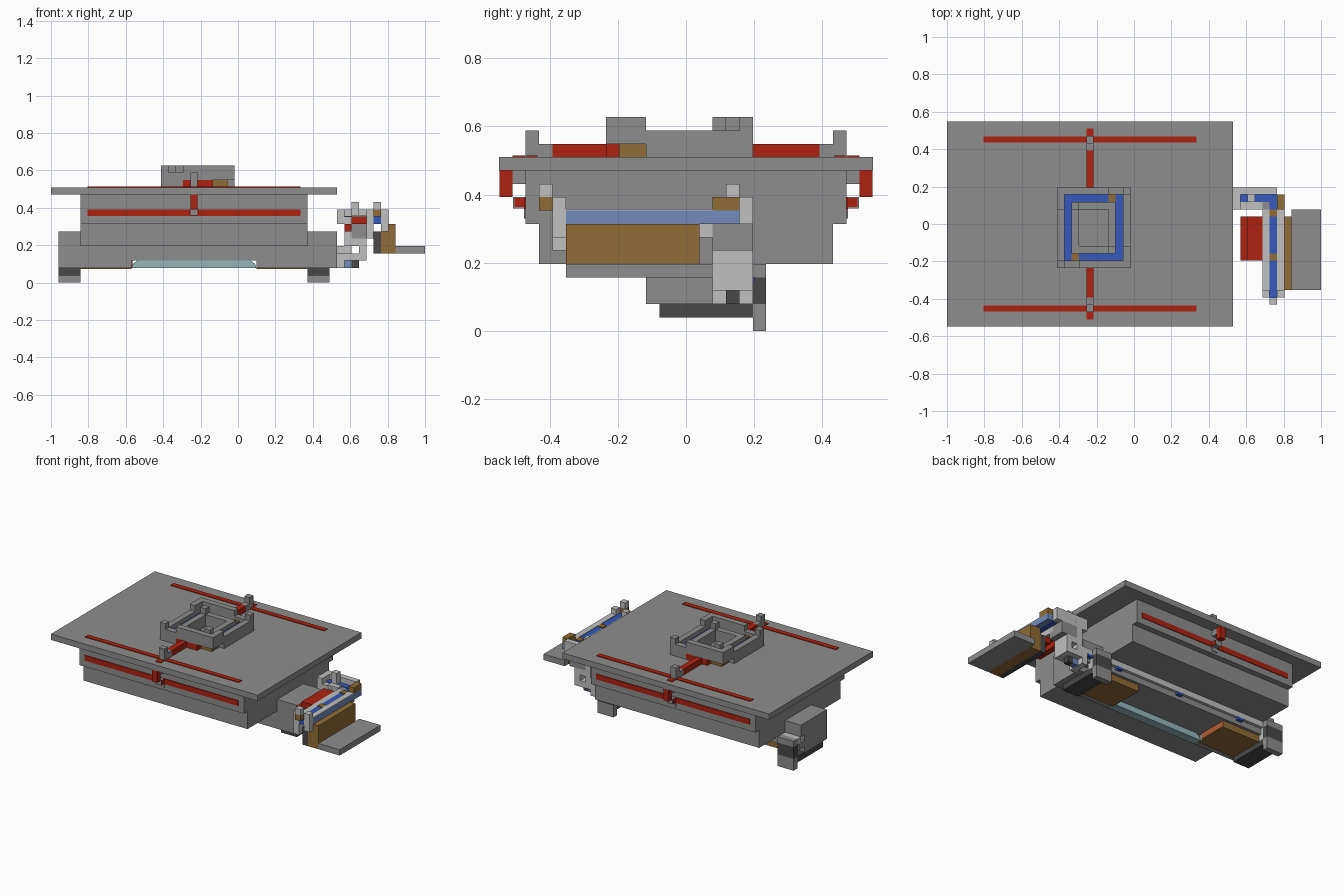
import bpy
import bmesh

UNIT = 2 / 51          # one grid block
LENGTH = 51
THIN = 0.12            # thickness of inlaid strips, in blocks

old = bpy.data.objects.get("Cube")
if old:
    bpy.data.objects.remove(old, do_unlink=True)


def material(name, r, g, b):
    mat = bpy.data.materials.new(name)
    mat.use_nodes = True
    mat.diffuse_color = (r, g, b, 1)
    mat.node_tree.nodes["Principled BSDF"].inputs["Base Color"].default_value = (r, g, b, 1)
    return mat


grey = material("mid_grey", .27, .27, .27)
light = material("light_grey", .52, .53, .52)
dark = material("dark_grey", .065, .065, .065)
red = material("red", .42, .016, .006)
brown = material("brown", .28, .15, .035)
copper = material("copper", .42, .11, .035)
blue = material("blue", .035, .1, .5)
pale_blue = material("pale_blue", .17, .26, .52)
glass = material("pale_teal", .31, .47, .5)


def prism(name, mat, outline, y, z_shift=0):
    """Extrude an x-z outline over the y range, in blocks."""
    bm = bmesh.new()
    place = lambda x, yy, z: bm.verts.new(((x - LENGTH / 2) * UNIT, yy * UNIT, (z + z_shift) * UNIT))
    face = bm.faces.new([place(px, y[0], pz) for px, pz in outline])
    out = bmesh.ops.extrude_face_region(bm, geom=[face])
    moved = [v for v in out["geom"] if isinstance(v, bmesh.types.BMVert)]
    bmesh.ops.translate(bm, vec=(0, (y[1] - y[0]) * UNIT, 0), verts=moved)
    bmesh.ops.recalc_face_normals(bm, faces=bm.faces)
    mesh = bpy.data.meshes.new(name)
    bm.to_mesh(mesh)
    bm.free()
    mesh.materials.append(mat)
    obj = bpy.data.objects.new(name, mesh)
    bpy.context.collection.objects.link(obj)
    return obj


def box(name, mat, x, y, z):
    corners = [(x[0], z[0]), (x[1], z[0]), (x[1], z[1]), (x[0], z[1])]
    return prism(name, mat, corners, y)


def front_and_back(name, mat, x, y, z):
    """Box at the back plus its mirror at the front."""
    box("back_" + name, mat, x, y, z)
    box("front_" + name, mat, x, (-y[1], -y[0]), z)


def turned_pair(name, mat, x, y, z):
    """Box plus its half-turn copy about the middle of the hatch."""
    box("first_" + name, mat, x, y, z)
    box("second_" + name, mat, (40 - x[1], 40 - x[0]), (-1 - y[1], -1 - y[0]), z)


def ring(name, mat, x, y, z):
    """Square frame one block wide."""
    box(name + "_left", mat, (x[0], x[0] + 1), y, z)
    box(name + "_right", mat, (x[1] - 1, x[1]), y, z)
    inner = (x[0] + 1, x[1] - 1)
    box(name + "_front", mat, inner, (y[0], y[0] + 1), z)
    box(name + "_back", mat, inner, (y[1] - 1, y[1]), z)


# Main slab and the body under it
box("top_slab", grey, (0, 39), (-14, 14), (12, 13))
box("upper_body", grey, (4, 35), (-12, 12), (8, 12))
box("middle_body", grey, (4, 35), (-11, 11), (5, 8))

# Long keel with a recessed underside
box("keel", grey, (1, 39), (-3, 3), (3, 7))
box("keel_back_step", grey, (1, 39), (3, 4), (5, 7))
box("keel_shelf", grey, (1, 39), (3, 4.5), (3, 4))
box("back_rail", light, (1, 41), (4, 5), (4, 5))
for n, x in enumerate([8, 20, 32, 38]):
    box("rail_stud_%d" % n, blue, (x, x + 1), (4.5, 5 + THIN), (3.6, 4))
for side, x, pad in (("left", (1, 11), (4, 11)), ("right", (28, 39), (28, 35))):
    box(side + "_keel_base", grey, x, (-3, 3), (2, 3))
    box(side + "_base_panel", brown, pad, (-2, 4), (2 - THIN, 3))
box("recess_end", copper, (11, 11 + THIN), (-1, 4), (2, 3))
prism("window_strip", glass, [(11, 2), (28, 2), (27.8, 2.6), (27.2, 3), (11.8, 3), (11.2, 2.6)], (-3, -1.5))

# Feet
for side, x in (("left", (1, 4)), ("right", (35, 38))):
    box(side + "_foot_pad", dark, x, (-2, 5), (1, 2))
    box(side + "_foot_lip", grey, x, (5, 6), (0, 2))
    box(side + "_foot_panel", dark, x, (5, 6), (2, 4))
    box(side + "_foot_cap", grey, x, (5, 6), (4, 5))
    box(side + "_foot_post", light, (x[1] - 1, x[1]), (4, 5), (2, 4))

# Red inlays and clamps, same at front and back
mid = (19, 20)
front_and_back("slab_inlay", red, (5, 34), (11.1, 11.95), (13, 13 + THIN))
front_and_back("body_inlay", red, (5, 34), (12, 12 + THIN), (9.1, 10))
front_and_back("clamp_rail", red, mid, (5, 10), (13, 14))
front_and_back("clamp_block", grey, mid, (10, 11), (13, 14))
front_and_back("clamp_post", grey, mid, (11, 12), (13, 15))
front_and_back("edge_inlay", red, mid, (12, 13), (13, 13 + THIN))
front_and_back("edge_hook", red, mid, (13, 13.95), (10, 12))
front_and_back("hook_block", grey, mid, (12, 13), (11, 12))
front_and_back("hook_foot", grey, mid, (12, 12.95), (9.15, 10))
front_and_back("hook_foot_sides", red, (18.9, 20.1), (12, 12.85), (9.25, 9.95))
front_and_back("hook_plate", grey, mid, (12, 12 + THIN), (8.4, 9.15))

# Hatch: nested frames with interlocking raised corners
turned_pair("hatch_low_wall", grey, (15, 18), (-6, -5), (13, 15))
turned_pair("hatch_high_wall", grey, (18, 25), (-6, -5), (14, 16))
turned_pair("hatch_corner", grey, (24, 25), (-6, -3), (14, 16))
turned_pair("hatch_side_wall", grey, (24, 25), (-3, 5), (13, 15))
turned_pair("hatch_horn", grey, (24, 25), (4, 5), (15, 16))
turned_pair("hatch_corner_inset", grey, (22, 23), (-4, -3), (15, 16))
turned_pair("hatch_bar", red, (18, 22), (-6, -5), (13, 14))
turned_pair("hatch_block", brown, (22, 24.05), (-5, -3), (13, 14))
turned_pair("hatch_top_block", brown, (17, 18), (-5, -4), (14, 14.5))
ring("hatch_channel", blue, (16, 24), (-5, 4), (13.5, 14.3))
ring("hatch_inner_frame", grey, (17, 23), (-4, 3), (13, 15))

# Side bracket: post and crosspiece
box("bracket_foot", light, (39, 40), (2, 5), (2, 4))
box("bracket_base", light, (40, 43), (2, 5), (3, 4))
box("bracket_foot_inlay", pale_blue, (40, 41), (3, 4), (2, 3))
box("bracket_foot_block", dark, (41, 42), (3, 4), (2, 3))
box("bracket_post", light, (42, 43), (2, 5), (3, 6))
box("bracket_shelf", light, (40, 43), (2, 5), (5, 6))
box("bracket_wall", light, (40, 41), (2, 5), (6, 9))
box("bracket_core", grey, (41, 44), (2, 5), (6, 9))
box("bracket_back_rail", light, (39, 45), (4, 5), (8, 10))
box("bracket_front_rail", light, (41, 43), (2, 3), (8, 9.2))
box("bracket_end", light, (39, 40), (2, 4), (8, 10))
box("bracket_channel", blue, (40, 45), (3, 4), (8, 9.1))
box("bracket_knob", light, (41, 42), (3, 4), (9, 11))
box("bracket_joint", brown, (45, 46), (2, 4), (9, 10))

# Side bracket: long arm with a blue channel
box("arm_inner_rail", light, (43, 44), (-10, 3), (7, 9))
box("arm_channel", blue, (44, 45), (-10, 4), (8, 9))
box("arm_outer_rail", pale_blue, (45, 46), (-9, 4), (8, 9))
box("arm_outer_top", light, (45, 46), (-9, 2), (9, 9 + THIN))
box("arm_inlay_back", brown, (44, 45), (1, 2), (9, 9 + THIN))
box("arm_inlay_front", brown, (44, 45), (-5, -4), (9, 9 + THIN))
box("arm_end", light, (45, 46), (-10, -9), (7, 10))
box("arm_end_inner", light, (43, 44), (-10, -9), (6, 10))
box("arm_tip", light, (44, 45), (-11, -10), (10, 11))
box("arm_tip_base", brown, (44, 45), (-11, -10), (9, 10))

# Stepped red lever, apron and tray
box("lever_low", red, (40, 41), (-5, 1), (7, 8))
box("lever_high", red, (41, 43), (-5, 1), (8, 9))
box("lever_link", red, (43, 44), (-5, 1), (6, 7))
box("apron", brown, (45, 47), (-9, 1), (4, 8))
box("apron_backing", dark, (44, 45), (-9, 1), (4, 7))
box("tray", grey, (47, 51), (-9, 2), (4, 5))
